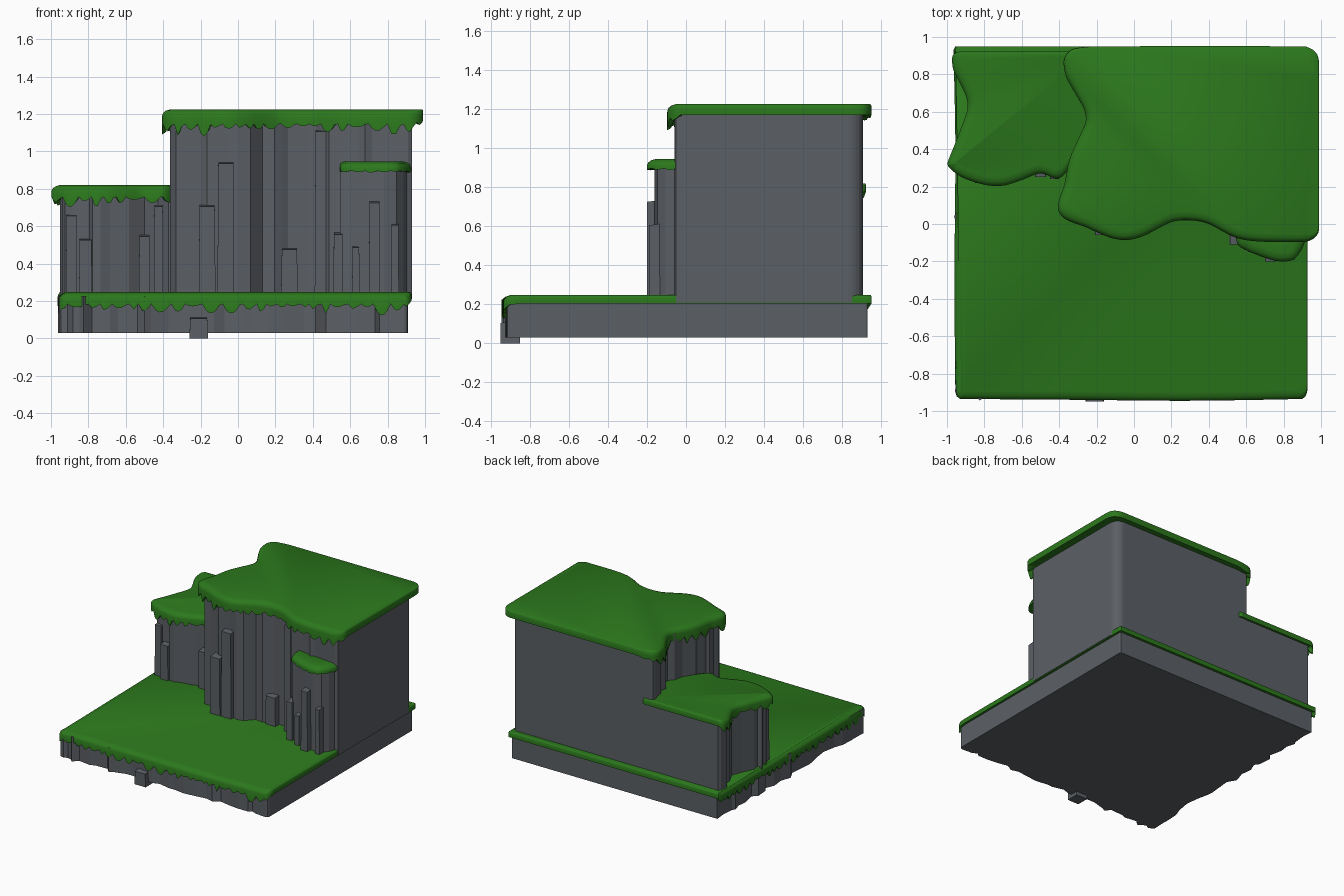
import bpy, bmesh, math, random
from mathutils import Vector

if "Cube" in bpy.data.objects:
    bpy.data.objects.remove(bpy.data.objects["Cube"])

random.seed(7)


def material(name, rgb):
    m = bpy.data.materials.new(name)
    m.diffuse_color = (*rgb, 1)
    m.use_nodes = True
    m.node_tree.nodes["Principled BSDF"].inputs["Base Color"].default_value = m.diffuse_color
    return m


GREEN = material("grass_green", (0.025, 0.19, 0.012))
ROCK = material("rock_grey", (0.105, 0.115, 0.13))


def finish(bm, name, mat, smooth=False):
    bmesh.ops.recalc_face_normals(bm, faces=bm.faces[:])
    me = bpy.data.meshes.new(name)
    bm.to_mesh(me)
    bm.free()
    ob = bpy.data.objects.new(name, me)
    bpy.context.collection.objects.link(ob)
    me.materials.append(mat)
    if smooth:
        bpy.ops.object.select_all(action='DESELECT')
        ob.select_set(True)
        bpy.context.view_layer.objects.active = ob
        bpy.ops.object.shade_smooth_by_angle(angle=math.radians(50))
    return ob


def smooth_loop(pts, step=0.018):
    """Closed smooth curve through (x, y, weight) points."""
    P = [Vector(p) for p in pts]
    n, out = len(P), []
    T = []
    for i in range(n):
        a, b, c = P[i - 1], P[i], P[(i + 1) % n]
        d = (c - a)
        d.z = 0
        T.append(d.normalized() * min((b - a).xy.length, (c - b).xy.length))
    for i in range(n):
        j = (i + 1) % n
        k = max(1, round((P[j] - P[i]).xy.length / step))
        for s in range(k):
            t = s / k
            v = (P[i] * (2*t**3 - 3*t*t + 1) + T[i] * (t**3 - 2*t*t + t)
                 + P[j] * (3*t*t - 2*t**3) + T[j] * (t**3 - t*t))
            v.z = P[i].z * (1 - t) + P[j].z * t
            out.append(v)
    return out


def normals(pts):
    n = len(pts)
    res = []
    for i in range(n):
        d = (pts[(i + 1) % n] - pts[i - 1]).xy.normalized()
        res.append(Vector((d.y, -d.x)))
    return res


def grass(name, pts, top, thick, drip):
    """Turf slab: rounded lip with scalloped drips where weight is 1."""
    L = smooth_loop(pts)
    N = normals(L)
    depth, f, width, amp = [], 0, 0.06, 0.5
    for i, p in enumerate(L):
        f += (p - L[i - 1]).xy.length / width if i else 0
        if f >= 1:
            f, width, amp = 0, random.uniform(0.04, 0.1), random.uniform(0.15, 1)
        depth.append(p.z * drip * (0.35 + amp * math.sin(math.pi * f) ** 0.8))
    bm = bmesh.new()
    rings = []
    for k in range(7):
        ring = []
        for p, nrm, d in zip(L, N, depth):
            w = p.z
            inset, z = [
                (0.008 + 0.04 * w, top),
                (0.003 + 0.017 * w, top - 0.003 - 0.005 * w),
                (0.006 * w, top - 0.008 - 0.012 * w),
                (0, top - thick * 0.75),
                (0, top - thick - d),
                (0.02, top - thick - d * 0.85),
                (0.05, top - thick)][k]
            q = p.xy - nrm * inset
            ring.append(bm.verts.new((q.x, q.y, z)))
        rings.append(ring)
    n = len(L)
    for a, b in zip(rings, rings[1:]):
        for i in range(n):
            j = (i + 1) % n
            bm.faces.new((a[i], b[i], b[j], a[j]))
    bm.faces.new(rings[0])
    bm.faces.new(rings[-1][::-1])
    return finish(bm, name, GREEN, True)


def cliff(name, pts, z0, z1, rough=0.022):
    """Faceted rock prism; weight 1 stretches become uneven columns."""
    L = smooth_loop(pts)
    N = normals(L)
    out, run, nxt = [], 0, 0
    for i, (p, nrm) in enumerate(zip(L, N)):
        run += (p - L[i - 1]).xy.length if i else 0
        if p.z < 0.5:
            out.append(p.xy)
        elif run >= nxt:
            out.append(p.xy + nrm * random.uniform(-rough, rough))
            nxt = run + random.choice((0.02, 0.04, 0.07, 0.09))
    bm = bmesh.new()
    lo = [bm.verts.new((p.x, p.y, z0)) for p in out]
    hi = [bm.verts.new((p.x, p.y, z1)) for p in out]
    for i in range(len(out)):
        j = (i + 1) % len(out)
        bm.faces.new((lo[i], lo[j], hi[j], hi[i]))
    bm.faces.new(lo[::-1])
    bm.faces.new(hi)
    return finish(bm, name, ROCK)


def block(name, x0, x1, y0, y1, z0, z1, mat=ROCK, slope=0.015):
    """Rock step with a slightly tapered, sloping top."""
    bm = bmesh.new()
    bmesh.ops.create_cube(bm, size=1)
    for v in bm.verts:
        t = v.co.z > 0
        s = 0.9 if t and slope else 1
        front = v.co.y < 0
        v.co = ((x0 + x1) / 2 + v.co.x * (x1 - x0) * s,
                y0 if front else y1,
                (z1 - (slope if front else 0)) if t else z0)
    return finish(bm, name, mat)


# Base slab and its turf
cliff("base_rock", [
    (-0.95, -0.92, 1), (-0.93, -0.93, 1), (-0.6, -0.92, 1), (-0.2, -0.91, 1),
    (0.2, -0.915, 1), (0.6, -0.905, 1), (0.89, -0.92, 0), (0.91, -0.9, 0),
    (0.91, 0.92, 0), (0.905, 0.93, 0), (-0.93, 0.93, 0), (-0.94, 0.92, 1),
    (-0.93, 0.4, 1), (-0.945, 0, 1), (-0.92, -0.4, 1)], 0.03, 0.225)
grass("base_grass", [
    (-0.955, -0.9, 1), (-0.93, -0.935, 1), (-0.3, -0.94, 1), (0.3, -0.945, 1),
    (0.9, -0.935, 1), (0.925, -0.9, 0.2), (0.927, -0.85, 0), (0.927, 0.935, 0),
    (0.92, 0.95, 0), (-0.955, 0.95, 0), (-0.965, 0.93, 0.5), (-0.955, 0.4, 1),
    (-0.96, -0.3, 1)], 0.247, 0.043, 0.06)
block("base_step", -0.26, -0.16, -0.95, -0.85, 0, 0.12)

# Tall cliff and its turf
cliff("tall_cliff", [
    (-0.36, 0.1, 1), (-0.25, 0.03, 1), (-0.12, -0.02, 1), (-0.03, -0.03, 1),
    (0.06, -0.01, 1), (0.2, 0.055, 1), (0.3, 0.065, 1), (0.4, 0.045, 1),
    (0.55, -0.02, 1), (0.7, -0.045, 1), (0.91, -0.06, 0), (0.93, -0.05, 0),
    (0.93, 0.83, 0), (0.91, 0.885, 0), (0.86, 0.907, 0), (-0.32, 0.907, 0),
    (-0.34, 0.88, 0), (-0.32, 0.78, 1), (-0.24, 0.6, 1), (-0.25, 0.53, 1),
    (-0.33, 0.33, 1)], 0.21, 1.19)
grass("tall_cliff_grass", [
    (-0.4, 0.06, 1), (-0.25, -0.02, 1), (-0.12, -0.075, 1), (-0.03, -0.085, 1),
    (0.06, -0.06, 1), (0.2, 0.01, 1), (0.3, 0.02, 1), (0.4, 0.0, 1),
    (0.55, -0.075, 1), (0.7, -0.095, 1), (0.92, -0.095, 1), (0.97, -0.07, 0.4),
    (0.99, -0.03, 0), (0.99, 0.85, 0), (0.97, 0.92, 0), (0.9, 0.95, 0),
    (-0.2, 0.95, 0), (-0.33, 0.935, 0.3), (-0.375, 0.88, 0.7), (-0.36, 0.78, 1),
    (-0.27, 0.62, 1), (-0.26, 0.54, 1), (-0.34, 0.36, 1), (-0.37, 0.22, 1)],
    1.225, 0.055, 0.07)

# Low cliff on the left and its turf
cliff("low_cliff", [
    (-0.94, 0.32, 1), (-0.85, 0.27, 1), (-0.7, 0.24, 1), (-0.6, 0.26, 1),
    (-0.5, 0.3, 1), (-0.39, 0.27, 1), (-0.3, 0.3, 0), (-0.25, 0.6, 0),
    (-0.3, 0.9, 0), (-0.32, 0.905, 0), (-0.92, 0.905, 0), (-0.94, 0.89, 1),
    (-0.93, 0.8, 1), (-0.86, 0.65, 1), (-0.9, 0.5, 1)], 0.21, 0.79)
grass("low_cliff_grass", [
    (-0.995, 0.31, 1), (-0.92, 0.25, 1), (-0.8, 0.21, 1), (-0.7, 0.205, 1),
    (-0.6, 0.235, 1), (-0.5, 0.27, 1), (-0.4, 0.245, 1), (-0.33, 0.33, 0.5),
    (-0.22, 0.56, 0.3), (-0.25, 0.9, 0), (-0.27, 0.922, 0), (-0.93, 0.922, 0),
    (-0.97, 0.9, 0.6), (-0.965, 0.82, 1), (-0.89, 0.65, 1), (-0.93, 0.5, 1),
    (-0.985, 0.36, 1)], 0.82, 0.045, 0.055)

# Small ledge at the front right and its turf
cliff("ledge_cliff", [
    (0.56, -0.08, 1), (0.6, -0.11, 1), (0.7, -0.145, 1), (0.78, -0.17, 1),
    (0.85, -0.15, 1), (0.9, -0.09, 1), (0.905, 0.03, 0), (0.57, 0.03, 0)],
    0.21, 0.91, 0.018)
grass("ledge_grass", [
    (0.55, -0.1, 1), (0.61, -0.145, 1), (0.7, -0.18, 1), (0.78, -0.2, 1),
    (0.86, -0.185, 1), (0.915, -0.09, 1), (0.91, 0.02, 0), (0.57, 0.02, 0)],
    0.945, 0.045, 0.012)

# Broken rock steps leaning on the cliffs: x0, x1, front y, top z
STEPS = [
    (-0.21, -0.12, -0.06, 0.72), (-0.11, -0.02, -0.06, 0.95),
    (0.23, 0.32, 0.02, 0.49), (0.41, 0.5, 0.0, 1.12), (0.51, 0.56, -0.11, 0.57),
    (0.7, 0.76, -0.2, 0.74), (0.61, 0.65, -0.15, 0.5), (0.82, 0.86, -0.19, 0.62),
    (-0.92, -0.86, 0.25, 0.67), (-0.85, -0.78, 0.22, 0.54),
    (-0.53, -0.47, 0.25, 0.56), (-0.45, -0.4, 0.24, 0.72)]
for i, (x0, x1, y, z) in enumerate(STEPS):
    block(f"rock_step_{i + 1}", x0, x1, y, y + 0.12, 0.21, z)
